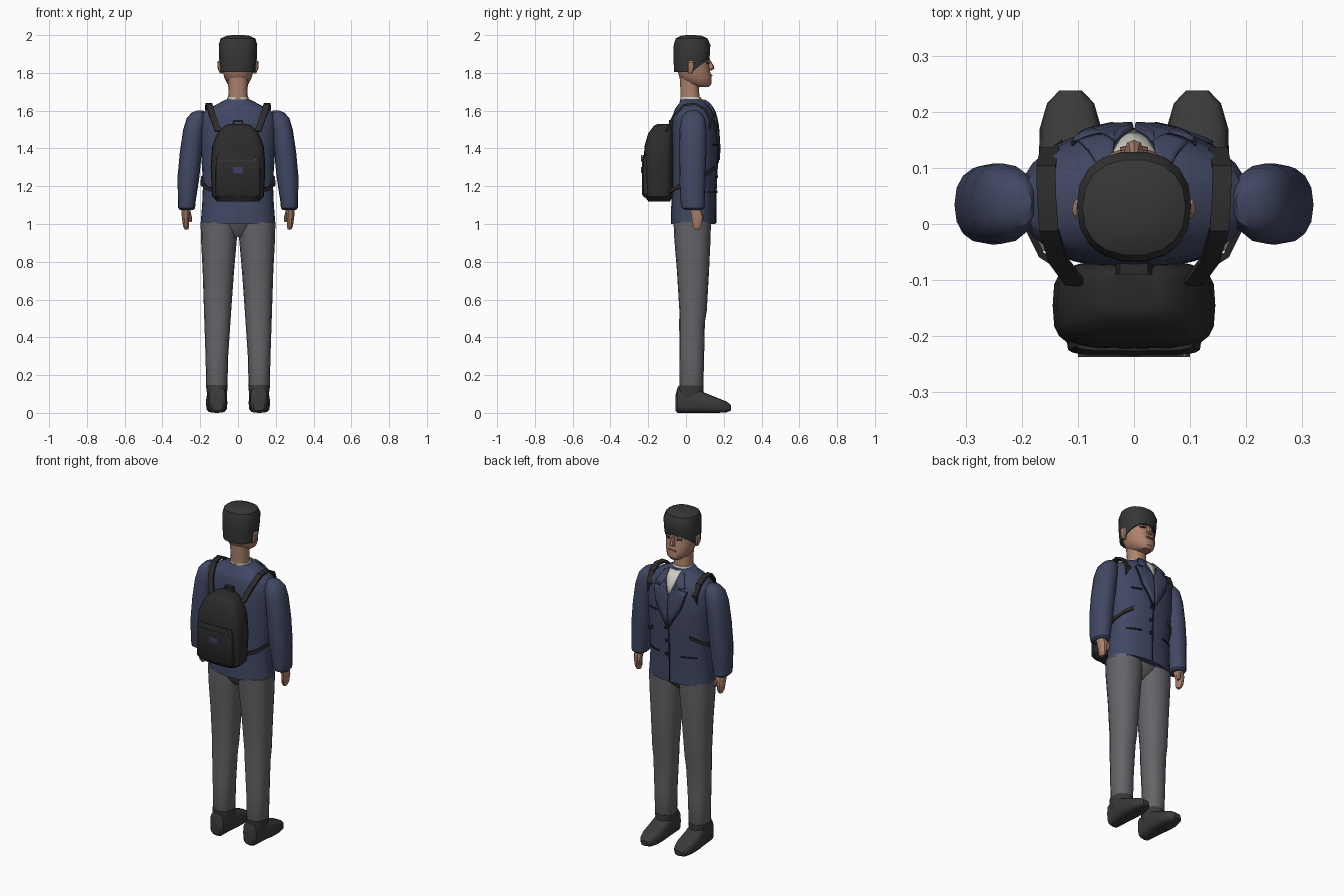
import bpy, bmesh
from math import cos, sin, pi, radians
from mathutils import Vector

if "Cube" in bpy.data.objects:
    bpy.data.objects.remove(bpy.data.objects["Cube"])

parts = []


def material(name, r, g, b):
    m = bpy.data.materials.new(name)
    m.use_nodes = True
    m.diffuse_color = (r, g, b, 1)
    bsdf = m.node_tree.nodes["Principled BSDF"]
    bsdf.inputs["Base Color"].default_value = (r, g, b, 1)
    bsdf.inputs["Roughness"].default_value = 0.8
    return m


navy = material("navy cloth", .052, .064, .125)
dark_navy = material("dark seam", .02, .024, .045)
grey = material("grey trouser", .13, .128, .14)
skin = material("skin", .42, .225, .15)
lip = material("lip", .28, .12, .09)
hair_mat = material("dark hair", .036, .037, .037)
shoe_mat = material("shoe leather", .042, .042, .042)
pack_mat = material("backpack fabric", .024, .024, .024)
white = material("shirt white", .62, .62, .57)
badge = material("badge blue", .05, .055, .13)


def finish(name, bm, mat):
    bmesh.ops.recalc_face_normals(bm, faces=bm.faces[:])
    mesh = bpy.data.meshes.new(name)
    bm.to_mesh(mesh)
    bm.free()
    mesh.materials.append(mat)
    ob = bpy.data.objects.new(name, mesh)
    bpy.context.collection.objects.link(ob)
    parts.append(ob)
    return ob


def bridge(bm, rings):
    for a, b in zip(rings, rings[1:]):
        n = len(a)
        for i in range(n):
            bm.faces.new((a[i], a[(i + 1) % n], b[(i + 1) % n], b[i]))
    bm.faces.new(rings[0])
    bm.faces.new(rings[-1])


def curve_pow(v, e):
    return abs(v) ** (2 / e) * (1 if v >= 0 else -1)


def loft(name, mat, rings, n=14, e=2.3, side=1, axis="z", tilts=None):
    """Each ring: position, centre x, half width, low and high edge."""
    bm = bmesh.new()
    loops = []
    for k, (h, x, rx, lo, hi) in enumerate(rings):
        loop = []
        for i in range(n):
            a = 2 * pi * i / n
            u = side * (x + rx * curve_pow(cos(a), e))
            v = (lo + hi) / 2 + (hi - lo) / 2 * curve_pow(sin(a), e)
            lift = tilts[k] * max(0, v - .03) if tilts else 0
            loop.append(bm.verts.new((u, v, h + lift) if axis == "z" else (u, h, v)))
        loops.append(loop)
    bridge(bm, loops)
    return finish(name, bm, mat)


def ribbon(name, mat, points, wide, width, thick=.012):
    """Flat band along a path, widest along one direction."""
    bm = bmesh.new()
    pts = [Vector(p) for p in points]
    wide = Vector(wide)
    loops = []
    for i, p in enumerate(pts):
        t = pts[min(i + 1, len(pts) - 1)] - pts[max(i - 1, 0)]
        out = t.cross(wide).normalized() * thick / 2
        w = wide * width / 2
        loops.append([bm.verts.new(p + d) for d in (w + out, w - out, -w - out, -w + out)])
    bridge(bm, loops)
    return finish(name, bm, mat)


def box(name, mat, x, y, z, sx, sy, sz):
    bm = bmesh.new()
    bmesh.ops.create_cube(bm, size=1)
    for v in bm.verts:
        v.co = Vector((x + v.co.x * sx, y + v.co.y * sy, z + v.co.z * sz))
    return finish(name, bm, mat)


def surface_y(rings, x, z, e=2.3):
    """Front of a lofted body at a given x and z."""
    for a, b in zip(rings, rings[1:]):
        if a[0] <= z <= b[0]:
            t = (z - a[0]) / (b[0] - a[0])
            _, _, rx, lo, hi = [p + (q - p) * t for p, q in zip(a, b)]
            bulge = max(0, 1 - min(1, abs(x) / rx) ** e) ** (1 / e)
            return (lo + hi) / 2 + (hi - lo) / 2 * bulge
    return rings[-1][4]


def plate(name, mat, rings, outline, lift=.004, side=1):
    """Thin patch laid over the front of a lofted body."""
    bm = bmesh.new()
    bm.faces.new([bm.verts.new((side * x, 0, z)) for x, z in outline])
    bmesh.ops.triangulate(bm, faces=bm.faces[:])
    bmesh.ops.subdivide_edges(bm, edges=bm.edges[:], cuts=3, use_grid_fill=True)
    for v in bm.verts:
        v.co.y = surface_y(rings, v.co.x, v.co.z) + lift
    ob = finish(name, bm, mat)
    mod = ob.modifiers.new("thickness", "SOLIDIFY")
    mod.thickness = .008
    mod.offset = 0
    return ob


def rect(x, z, w, h):
    return [(x - w, z - h), (x + w, z - h), (x + w, z + h), (x - w, z + h)]


# Jacket body
torso = [(1.0, 0, .198, -.08, .155), (1.1, 0, .19, -.078, .155), (1.22, 0, .185, -.075, .157),
         (1.4, 0, .198, -.08, .17), (1.52, 0, .205, -.075, .162), (1.58, 0, .195, -.068, .15),
         (1.61, 0, .16, -.058, .135), (1.64, 0, .1, -.035, .115), (1.66, 0, .062, -.03, .092)]
loft("jacket_body", navy, torso, n=24)
plate("shirt_front", white, torso, [(-.048, 1.655), (0, 1.52), (.048, 1.655)], .003)
loft("shirt_collar", white, [(1.64, 0, .06, -.03, .09), (1.672, 0, .056, -.03, .08)])
plate("front_seam", dark_navy, torso, rect(0, 1.17, .002, .165), .002)
for z in (1.17, 1.25, 1.33):
    plate("jacket_button", dark_navy, torso, rect(.016, z, .007, .007), .006)
plate("chest_pocket", dark_navy, torso, rect(.11, 1.42, .03, .003), .003)

# Head and neck
head = [(1.725, 0, .03, .055, .122), (1.742, 0, .056, .0, .136), (1.775, 0, .073, -.035, .137),
        (1.82, 0, .083, -.05, .126), (1.88, 0, .088, -.055, .118), (1.94, 0, .085, -.05, .11)]
loft("neck", skin, [(1.63, 0, .056, -.03, .08), (1.7, 0, .05, -.03, .07), (1.78, 0, .055, -.035, .07)])
loft("head", skin, head, n=18)
loft("nose", skin, [(1.812, 0, .015, .11, .134), (1.822, 0, .017, .11, .15),
                    (1.838, 0, .012, .11, .147), (1.875, 0, .007, .1, .124)], n=8)
plate("mouth", lip, head, rect(0, 1.787, .024, .004), .001)
loft("hair", hair_mat, [(1.805, 0, .094, -.064, .125), (1.88, 0, .1, -.068, .129),
                        (1.95, 0, .102, -.066, .13), (1.982, 0, .092, -.056, .115),
                        (1.996, 0, .062, -.03, .085), (2.0, 0, .03, .0, .05)],
     n=18, tilts=[.75, .3, 0, 0, 0, 0])

# Backpack
loft("backpack", pack_mat, [(1.12, 0, .11, -.2, -.085), (1.145, 0, .137, -.218, -.07),
                            (1.3, 0, .145, -.225, -.065), (1.41, 0, .137, -.22, -.065),
                            (1.48, 0, .11, -.2, -.068), (1.52, 0, .072, -.17, -.075),
                            (1.53, 0, .05, -.15, -.085)], n=24, e=3.6)
loft("backpack_pocket", pack_mat, [(1.14, 0, .105, -.222, -.18), (1.16, 0, .12, -.234, -.18),
                                   (1.34, 0, .118, -.234, -.18), (1.365, 0, .105, -.226, -.18)], n=20, e=5)
box("pocket_zip", hair_mat, 0, -.234, 1.335, .2, .006, .007)
box("zip_pull", grey, .09, -.234, 1.35, .006, .006, .03)
box("pocket_badge", badge, 0, -.234, 1.285, .05, .006, .032)
ribbon("carry_handle", pack_mat, [(-.03, -.08, 1.51), (-.022, -.08, 1.545), (.022, -.08, 1.545),
                                  (.03, -.08, 1.51)], (0, 1, 0), .02)

# Paired parts
for s, label in ((1, "left"), (-1, "right")):
    loft(label + "_sleeve", navy, [
        (1.075, .272, .036, -.005, .085), (1.085, .272, .045, -.022, .097), (1.12, .271, .047, -.03, .1),
        (1.25, .262, .058, -.035, .104), (1.38, .25, .058, -.037, .108), (1.5, .235, .055, -.035, .108),
        (1.56, .222, .05, -.025, .1), (1.59, .21, .035, -.005, .08), (1.6, .2, .018, .02, .06)],
        n=16, side=s)
    loft(label + "_hand", skin, [
        (.972, .273, .01, .045, .072), (.99, .275, .016, .033, .085), (1.04, .278, .02, .028, .09),
        (1.09, .275, .026, .015, .075)], n=10, side=s)
    loft(label + "_thumb", skin, [(1.01, .252, .007, .07, .088), (1.035, .254, .01, .065, .094),
                                  (1.07, .264, .012, .045, .08)], n=8, side=s)
    loft(label + "_trouser_leg", grey, [
        (.125, .112, .05, -.028, .086), (.14, .112, .056, -.033, .092), (.3, .112, .06, -.035, .096),
        (.48, .109, .069, -.036, .1), (.54, .108, .072, -.035, .11), (.75, .104, .083, -.048, .122),
        (.92, .101, .095, -.062, .13), (1.01, .1, .098, -.066, .132)], n=16, side=s)
    loft(label + "_shoe", shoe_mat, [
        (-.056, .11, .03, .012, .09), (-.045, .11, .044, 0, .135), (.0, .111, .048, 0, .13),
        (.07, .112, .054, 0, .125), (.1, .113, .057, 0, .106), (.17, .113, .055, 0, .078),
        (.215, .113, .042, .003, .06), (.238, .113, .02, .012, .042)],
        n=16, e=3.2, side=s, axis="y")
    loft(label + "_shoe_collar", shoe_mat, [(.08, .111, .05, -.05, .095), (.145, .112, .058, -.042, .094)],
         side=s)
    loft(label + "_ear", skin, [(1.798, .088, .009, .01, .032), (1.825, .094, .014, .008, .044),
                                (1.855, .097, .013, .008, .046), (1.865, .097, .006, .016, .036)],
         n=8, side=s)
    plate(label + "_eye", hair_mat, head, rect(.037, 1.852, .014, .005), .001, s)
    plate(label + "_eyebrow", hair_mat, head, rect(.038, 1.872, .02, .004), .002, s)
    plate(label + "_collar", navy, torso, [(.04, 1.657), (.066, 1.645), (.098, 1.585), (.062, 1.572),
                                           (.034, 1.605)], .011, s)
    plate(label + "_lapel", navy, torso, [(.044, 1.625), (.066, 1.57), (.108, 1.565), (.078, 1.46),
                                          (.004, 1.34), (.001, 1.52)], .009, s)
    plate(label + "_lapel_edge", dark_navy, torso, [(.108, 1.565), (.112, 1.563), (.081, 1.457),
                                                   (.005, 1.333), (.004, 1.34), (.078, 1.46)], .004, s)
    plate(label + "_hip_pocket", dark_navy, torso, rect(.115, 1.17, .04, .003), .003, s)
    ribbon(label + "_shoulder_strap", pack_mat, [
        (s * .105, -.105, 1.49), (s * .135, -.065, 1.575), (s * .152, -.01, 1.63),
        (s * .156, .05, 1.636), (s * .157, .1, 1.61), (s * .15, .13, 1.55), (s * .145, .12, 1.5)],
        (1, 0, 0), .034)
    ribbon(label + "_lower_strap", pack_mat, [
        (s * .11, -.09, 1.17), (s * .165, -.055, 1.19), (s * .192, .0, 1.215), (s * .19, .06, 1.24),
        (s * .165, .115, 1.27), (s * .125, .146, 1.295)], (0, 0, 1), .02)

# Seat joining the legs
loft("trouser_seat", grey, [(.93, 0, .03, -.02, .07), (.97, 0, .08, -.05, .115), (1.02, 0, .19, -.064, .13)])

# Smooth shading with crisp edges
bpy.ops.object.select_all(action="DESELECT")
for ob in parts:
    ob.select_set(True)
bpy.context.view_layer.objects.active = parts[0]
bpy.ops.object.shade_smooth_by_angle(angle=radians(35))
